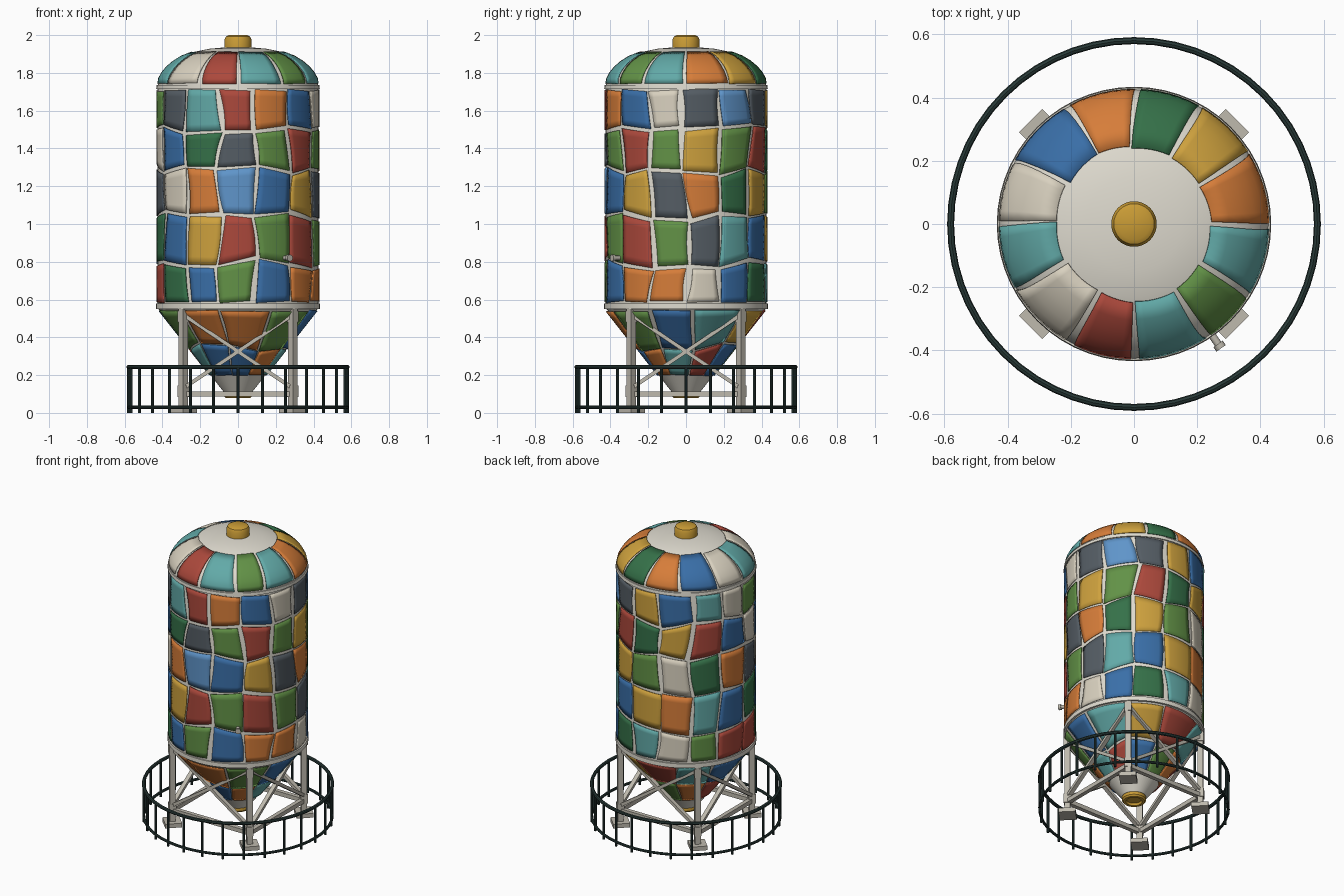
import bpy, bmesh, math, random
from mathutils import Vector, Matrix

if "Cube" in bpy.data.objects:
    bpy.data.objects.remove(bpy.data.objects["Cube"])

random.seed(7)
PAL = dict(W="D8D0BE", O="D57C3C", R="AA4A3E", Y="CDA040", B="3C6EA6", L="5F93C8",
           T="62A8A6", G="629048", D="38704A", K="555D64",
           base="DEDACE", steel="BDB8AC", rail="2C3C3A", gold="C89A38")
MATS = {}


def mat(key):
    if key not in MATS:
        m = bpy.data.materials.new("paint_" + key)
        rgb = [(int(PAL[key][i:i + 2], 16) / 255) ** 2.2 for i in (0, 2, 4)]
        m.diffuse_color = (*rgb, 1)
        m.use_nodes = True
        m.node_tree.nodes["Principled BSDF"].inputs["Base Color"].default_value = m.diffuse_color
        MATS[key] = m
    return MATS[key]


def finish(bm, name, keys, smooth=True):
    bmesh.ops.recalc_face_normals(bm, faces=bm.faces)
    me = bpy.data.meshes.new(name)
    bm.to_mesh(me)
    bm.free()
    ob = bpy.data.objects.new(name, me)
    bpy.context.collection.objects.link(ob)
    for k in keys:
        me.materials.append(mat(k))
    if smooth:
        bpy.ops.object.select_all(action='DESELECT')
        ob.select_set(True)
        bpy.context.view_layer.objects.active = ob
        bpy.ops.object.shade_smooth_by_angle(angle=math.radians(35))
    return ob


def revolve(name, profile, key, steps=56, closed=False):
    bm = bmesh.new()
    pts = [bm.verts.new((r, 0, z)) for r, z in profile]
    edges = [bm.edges.new(p) for p in zip(pts, pts[1:])]
    if closed:
        edges.append(bm.edges.new((pts[-1], pts[0])))
    bmesh.ops.spin(bm, geom=pts + edges, cent=(0, 0, 0), axis=(0, 0, 1),
                   angle=math.tau, steps=steps)
    bmesh.ops.remove_doubles(bm, verts=bm.verts, dist=1e-5)
    return finish(bm, name, [key])


def bar(bm, a, b, w, h, roll=0):
    """Box beam from a to b, added to bm."""
    a, b = Vector(a), Vector(b)
    d = b - a
    rot = d.to_track_quat('Z', 'Y').to_matrix().to_4x4()
    m = (Matrix.Translation((a + b) / 2) @ rot @ Matrix.Rotation(roll, 4, 'Z')
         @ Matrix.Diagonal((w, h, d.length, 1)))
    bmesh.ops.create_cube(bm, size=1, matrix=m)


def rod(bm, a, b, r, seg=8):
    a, b = Vector(a), Vector(b)
    d = b - a
    m = Matrix.Translation((a + b) / 2) @ d.to_track_quat('Z', 'Y').to_matrix().to_4x4()
    bmesh.ops.create_cone(bm, cap_ends=True, segments=seg, radius1=r, radius2=r,
                          depth=d.length, matrix=m)


def along(profile, s):
    """Point on a profile whose first value of each entry is its parameter."""
    for (s0, r0, z0), (s1, r1, z1) in zip(profile, profile[1:]):
        if s <= s1:
            break
    t = (s - s0) / (s1 - s0)
    return r0 + (r1 - r0) * t, z0 + (z1 - z0) * t


def patches(name, profile, levels, rows, start, ja, js, off, gap=0.012):
    """Rows of jittered colour patches wrapped over a revolved profile."""
    keys = sorted(set("".join(rows)))
    bm = bmesh.new()
    n = len(rows[0])
    step = math.tau / n
    R = random.uniform
    grid = [[(start + step * (c + R(-ja, ja)),
              lv + (0 if i in (0, len(levels) - 1) else R(-js, js)))
             for c in range(n)] for i, lv in enumerate(levels)]
    for i, row in enumerate(rows):
        for c, k in enumerate(row):
            corner = []
            for di, dc in ((0, 0), (0, 1), (1, 1), (1, 0)):
                a, s = grid[i + di][(c + dc) % n]
                a += math.tau * ((c + dc) // n)
                a += (R(.004, .045)) * (1 - 2 * dc)
                s += (1 - 2 * di) * R(.2, 1.3) * gap
                corner.append((a, s))
            A, B, C, D = corner
            wave = [R(-.02, .02) for _ in range(2)]
            N = 6
            vs = []
            for q in range(N + 1):
                v = q / N
                for p in range(N + 1):
                    u = p / N
                    a, s = [(A[x] * (1 - u) + B[x] * u) * (1 - v)
                            + (D[x] * (1 - u) + C[x] * u) * v for x in (0, 1)]
                    a += math.sin(math.pi * v) * (wave[0] * (1 - u) + wave[1] * u)
                    r, z = along(profile, s)
                    vs.append(bm.verts.new(((r + off[0]) * math.cos(a),
                                            (r + off[0]) * math.sin(a), z + off[1])))
            for q in range(N):
                for p in range(N):
                    j = q * (N + 1) + p
                    f = bm.faces.new((vs[j], vs[j + 1], vs[j + N + 2], vs[j + N + 1]))
                    f.material_index = keys.index(k)
    ob = finish(bm, name, keys)
    # outward normals, thin inward shell
    me = ob.data
    if sum(p.normal.x * p.center.x + p.normal.y * p.center.y for p in me.polygons) < 0:
        me.flip_normals()
    mod = ob.modifiers.new("thickness", 'SOLIDIFY')
    mod.thickness = 0.005
    mod.offset = -1


# tank shell: cone, barrel and dome in one revolved profile
dome = [(.424, 1.735), (.418, 1.77), (.395, 1.81), (.355, 1.85), (.30, 1.885),
        (.23, 1.912), (.15, 1.928), (.07, 1.935)]
revolve("tank_shell", [(0, .11), (.075, .11), (.425, .555), (.425, 1.735)]
        + dome[1:] + [(0, 1.937)], "base")
revolve("lower_band", [(.42, .55), (.434, .55), (.434, .578), (.42, .578)], "base", closed=True)
revolve("upper_band", [(.42, 1.715), (.433, 1.715), (.431, 1.735), (.42, 1.735)], "base", closed=True)

# gold lid and outlet
revolve("lid", [(0, 1.925), (.072, 1.925), (.072, 1.975), (.064, 1.992), (.05, 2), (0, 2)],
        "gold", 32)
revolve("outlet", [(0, .095), (.045, .095), (.05, .08), (.066, .08), (.074, .09),
                   (.074, .112), (.066, .125), (0, .125)], "gold", 32)

# painted patches (columns run counter-clockwise)
barrel = [(0, .425, 0), (2, .425, 2)]
patches("barrel_patches", barrel, [.578, .79, 1.04, 1.28, 1.51, 1.717],
        ["GBOOWBDTWGRRDB", "RGRGKTBYOTBDBY", "LBYKODYGWDOKWO",
         "KGRGYGRDYRBWBD", "ROBWKLKYBTWGKT"],
        -math.pi / 2 - math.pi / 14, .12, .03, (.006, 0))
dome_prof = [(i / 7, r, z) for i, (r, z) in enumerate(dome)]
patches("dome_patches", dome_prof, [.0, .71], ["OYDOBWTWRTGT"],
        0, .09, 0, (.004, .005), .025)
cone_prof = [(0, .075, .11), (1, .425, .555)]
patches("cone_patches", cone_prof, [.2, .54, .985],
        ["BOTRBGORTB", "OGBTYRTBGO"], -math.pi / 2 - .2, .1, .05, (.005, -.004), .014)

# support frame: four legs, feet, cross braces and low beams
bm = bmesh.new()
P = .29
quad = [(-P, -P), (P, -P), (P, P), (-P, P)]
for i, (x, y) in enumerate(quad):
    nx, ny = quad[(i + 1) % 4]
    bar(bm, (x, y, .02), (x, y, .56), .036, .036, math.pi / 4)
    bar(bm, (x, y, .52), (nx, ny, .13), .028, .02)
    bar(bm, (x, y, .13), (nx, ny, .52), .028, .02)
    bar(bm, (x, y, .1), (nx, ny, .1), .028, .028)
    for z in (.115, .51):
        bar(bm, (x, y, z - .03), (x, y, z + .03), .044, .044, math.pi / 4)
finish(bm, "support_frame", ["steel"], False)
bm = bmesh.new()
for x, y in quad:
    bar(bm, (x, y, 0), (x, y, .028), .105, .105, math.pi / 4)
finish(bm, "foot_plates", ["steel"], False)

# sampling nozzle on the front right of the barrel
bm = bmesh.new()
d = Vector((.574, -.819, 0))
up = Vector((0, 0, .82))
rod(bm, d * .42 + up, d * .475 + up, .012, 12)
rod(bm, d * .463 + up, d * .48 + up, .018, 12)
finish(bm, "nozzle", ["steel"])

# round guard rail
RR = .58
for name, z in (("top_rail", .243), ("bottom_rail", .03)):
    h = .011 if z > .1 else .009
    revolve(name, [(RR + h * math.cos(t * math.tau / 8), z + h * math.sin(t * math.tau / 8))
                   for t in range(8)], "rail", closed=True)
bm = bmesh.new()
for i in range(28):
    a = -math.pi / 2 + i * math.tau / 28
    x, y = RR * math.cos(a), RR * math.sin(a)
    rod(bm, (x, y, 0), (x, y, .243), .008)
finish(bm, "rail_posts", ["rail"])
